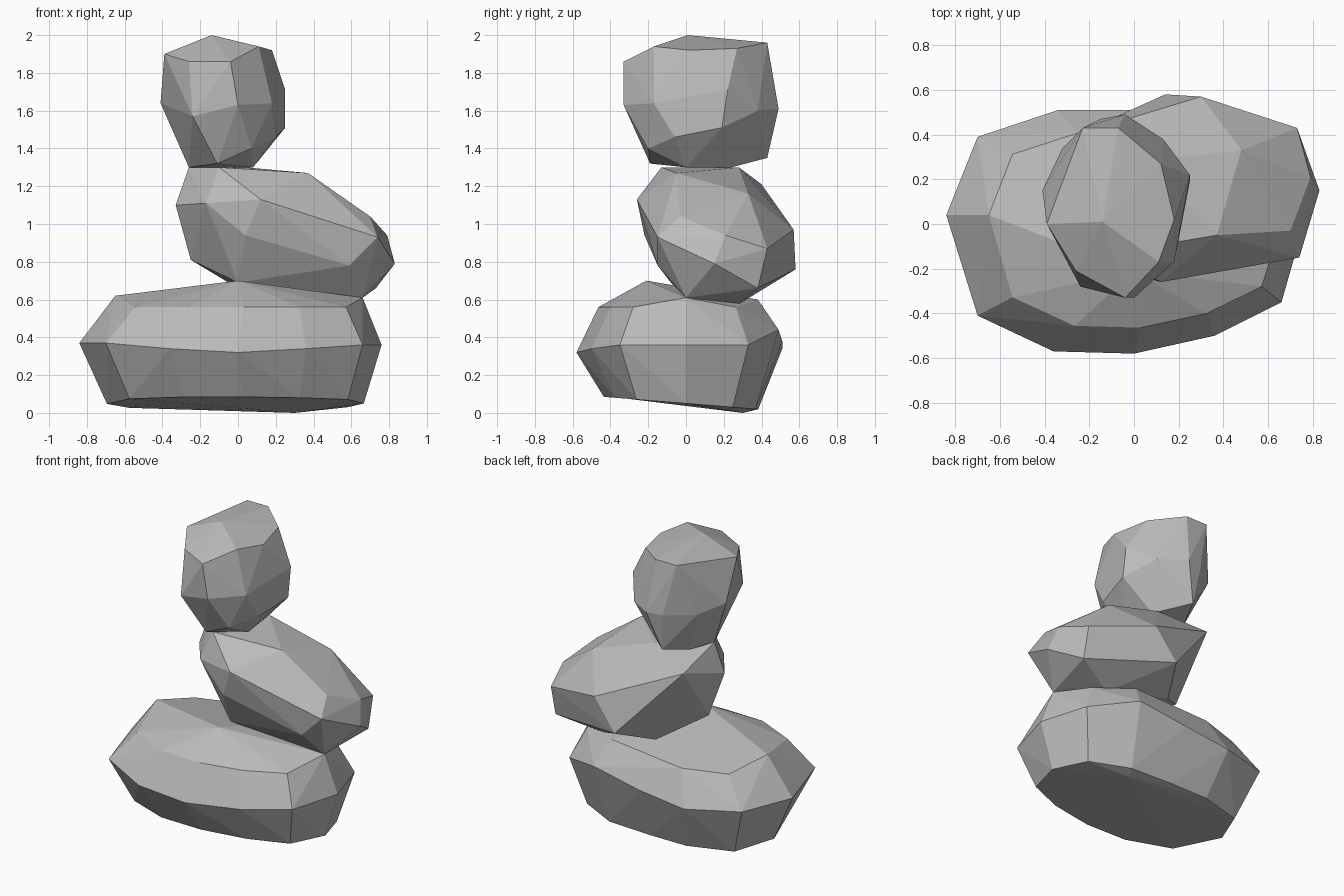
import bpy
import bmesh
import math

default_cube = bpy.data.objects.get("Cube")
if default_cube:
    bpy.data.objects.remove(default_cube, do_unlink=True)

# One plain stone colour for the whole cairn
stone_grey = bpy.data.materials.new("stone_grey")
stone_grey.use_nodes = True
grey = (0.5, 0.5, 0.5, 1)
stone_grey.diffuse_color = grey
stone_grey.node_tree.nodes["Principled BSDF"].inputs["Base Color"].default_value = grey


def make_stone(name, corners, flatness):
    """Wrap a closed faceted hull around the corners and merge nearly flat facets."""
    mesh = bpy.data.meshes.new(name)
    bm = bmesh.new()
    for corner in corners:
        bm.verts.new(corner)
    bmesh.ops.convex_hull(bm, input=list(bm.verts), use_existing_faces=False)
    loose = [vert for vert in bm.verts if not vert.link_faces]
    bmesh.ops.delete(bm, geom=loose, context="VERTS")
    bmesh.ops.dissolve_limit(bm, angle_limit=math.radians(flatness),
                             verts=list(bm.verts), edges=list(bm.edges))
    bmesh.ops.recalc_face_normals(bm, faces=list(bm.faces))
    bm.to_mesh(mesh)
    bm.free()
    mesh.materials.append(stone_grey)
    stone = bpy.data.objects.new(name, mesh)
    bpy.context.scene.collection.objects.link(stone)
    return stone


# Bottom stone: a wide girdle, tapered inward to a lower and an upper ring
girdle = [
    (-.84, .04, .37), (-.7, -.41, .37), (-.36, -.57, .34), (0, -.58, .32),
    (.36, -.5, .34), (.66, -.35, .36), (.76, 0, .36), (.66, .33, .36),
    (.36, .49, .44), (0, .51, .38), (-.34, .51, .34), (-.7, .39, .37),
]
lower_ring = [(.85 * x + .02, .75 * y, .05 - .06 * y) for x, y, z in girdle]
upper_ring = [(.82 * x + .03, .8 * y, .56) for x, y, z in girdle]
crest = [(-.65, .04, .62), (0, -.21, .7), (.66, 0, .61), (.3, .38, .6)]
foot = [(.3, .3, 0), (0, .03, .02)]
make_stone("bottom_stone", girdle + lower_ring + upper_ring + crest + foot, 3)

# Middle stone: leans out toward one side
middle_top = [
    (-.26, .06, 1.3), (-.1, -.13, 1.3), (.37, -.05, 1.27),
    (.04, .28, 1.3), (-.26, .4, 1.21), (.48, .33, 1.16),
]
middle_belt = [
    (-.33, .05, 1.1), (-.17, -.17, 1.11), (.12, -.26, 1.13),
    (.74, -.15, .93), (.7, -.03, 1.04), (.79, .21, .94),
    (.73, .43, .87), (.3, .57, .97),
]
middle_base = [
    (.04, -.22, .94), (.59, -.15, .78), (.83, .15, .79), (.73, .38, .66),
    (.14, .58, .76), (0, .33, .66), (-.25, .11, .81), (0, -.08, .69),
    (.66, 0, .61), (.45, .27, .57),
]
make_stone("middle_stone", middle_top + middle_belt + middle_base, 3)

# Top stone: a tall rounded block, narrower at its foot
top_crown = [
    (-.14, .01, 2), (.11, -.17, 1.94), (.18, .02, 1.92), (.12, .27, 1.93),
    (-.04, -.33, 1.86), (-.26, -.21, 1.86), (-.39, 0, 1.9),
    (-.27, .25, 1.93), (-.23, .43, 1.96), (-.07, .43, 1.96),
]
top_belt = [
    (.25, .22, 1.71), (.18, -.17, 1.64), (0, -.33, 1.63), (-.24, -.28, 1.57),
    (-.41, .15, 1.64), (-.32, .34, 1.61), (-.15, .47, 1.61),
    (-.04, .49, 1.61), (.13, .38, 1.6),
]
top_foot = [
    (.25, .19, 1.51), (.2, -.06, 1.46), (.07, -.2, 1.4), (-.11, -.19, 1.32),
    (.08, 0, 1.3), (.05, .24, 1.3), (-.12, .43, 1.35), (-.2, .24, 1.3),
    (-.26, .06, 1.3),
]
make_stone("top_stone", top_crown + top_belt + top_foot, 3)
